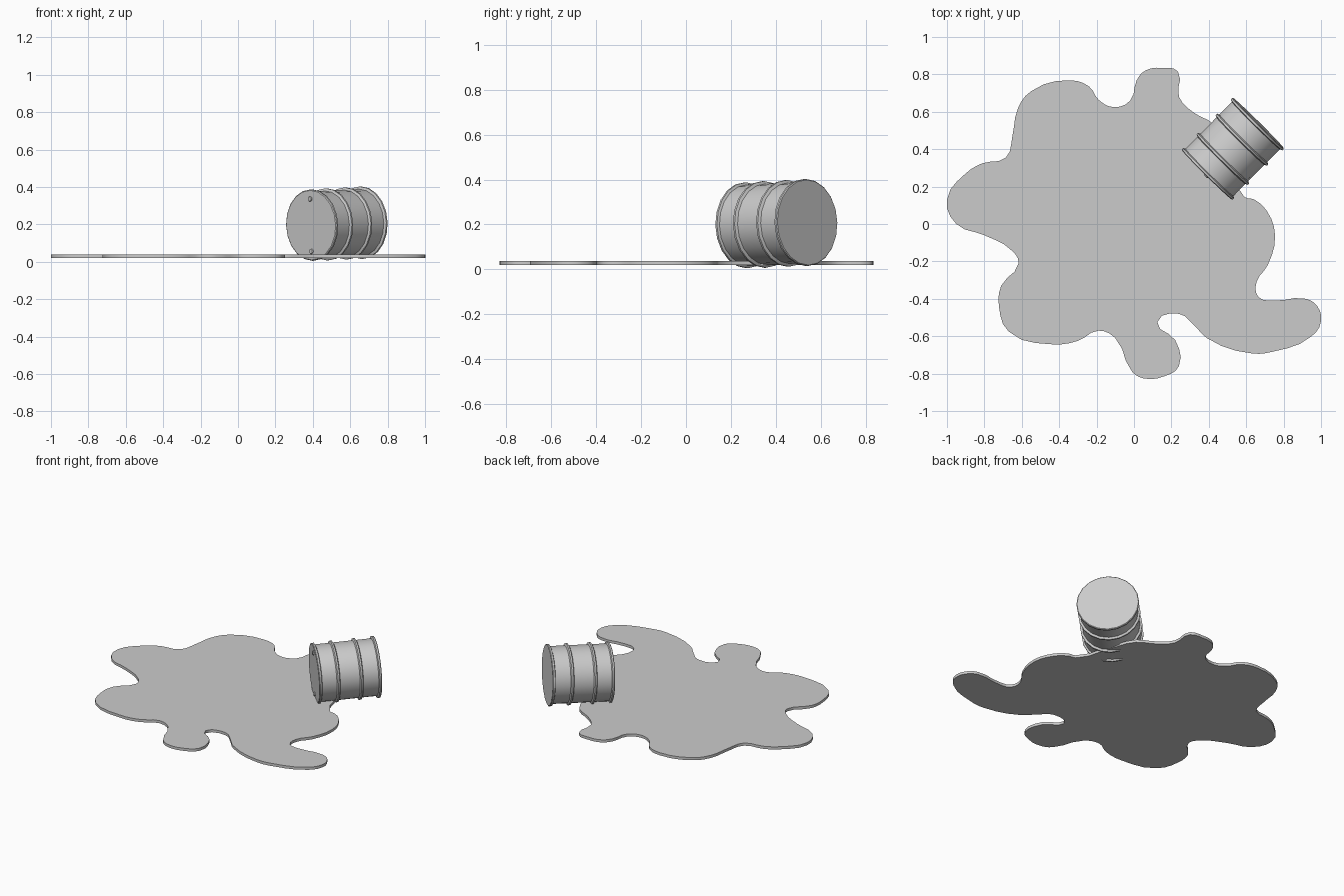
import bpy, bmesh, math
from mathutils import Vector, Matrix

if "Cube" in bpy.data.objects:
    bpy.data.objects.remove(bpy.data.objects["Cube"])

# --- spilled puddle: closed smooth outline, extruded thin ---
outline = [
    (-1.0, .13), (-.90, .27), (-.81, .325), (-.685, .355), (-.65, .47), (-.62, .62),
    (-.55, .71), (-.34, .768), (-.24, .735), (-.19, .665), (-.11, .625), (-.02, .66),
    (.015, .77), (.06, .82), (.15, .835), (.235, .815), (.24, .68), (.32, .595),
    (.43, .53), (.50, .37), (.59, .145), (.64, .132), (.71, .07), (.754, -.06),
    (.715, -.22), (.655, -.31), (.665, -.39), (.74, -.41), (.92, -.40), (.98, -.44),
    (1.0, -.52), (.95, -.60), (.74, -.683), (.63, -.692), (.39, -.61), (.32, -.54),
    (.24, -.48), (.125, -.525), (.22, -.62), (.24, -.76), (.165, -.813), (.05, -.825),
    (-.01, -.79), (-.10, -.61), (-.19, -.57), (-.30, -.625), (-.44, -.643),
    (-.67, -.575), (-.722, -.44), (-.71, -.33), (-.617, -.21), (-.65, -.145),
    (-.80, -.06), (-.95, 0.0),
]
curve = bpy.data.curves.new("puddle", 'CURVE')
curve.dimensions = '2D'
curve.fill_mode = 'BOTH'
curve.extrude = 0.009
curve.resolution_u = 3
spline = curve.splines.new('BEZIER')
spline.bezier_points.add(len(outline) - 1)
for p, (x, y) in zip(spline.bezier_points, outline):
    p.co = (x, y, 0)
    p.handle_left_type = p.handle_right_type = 'AUTO'
spline.use_cyclic_u = True
puddle = bpy.data.objects.new("puddle", curve)
puddle.location.z = 0.029
bpy.context.collection.objects.link(puddle)
bpy.context.view_layer.objects.active = puddle
puddle.select_set(True)
bpy.ops.object.convert(target='MESH')
puddle.select_set(False)

# --- barrel frame: lying on its side, slightly nose-down ---
front = Vector((.390, .262, .196))
back = Vector((.665, .540, .209))
axis = back - front
L = axis.length
frame = Matrix.Translation(front) @ axis.to_track_quat('Z', 'Y').to_matrix().to_4x4()


def lathe(name, profile, sides, matrix):
    """Revolve (radius, height) pairs about local z, closing both ends."""
    bm = bmesh.new()
    rings = []
    for r, h in profile:
        rings.append([bm.verts.new((r * math.cos(2 * math.pi * i / sides),
                                    r * math.sin(2 * math.pi * i / sides), h))
                      for i in range(sides)])
    for a, b in zip(rings, rings[1:]):
        for i in range(sides):
            j = (i + 1) % sides
            bm.faces.new((a[i], a[j], b[j], b[i]))
    bm.faces.new(rings[0][::-1])
    bm.faces.new(rings[-1])
    me = bpy.data.meshes.new(name)
    bm.to_mesh(me)
    bm.free()
    ob = bpy.data.objects.new(name, me)
    ob.matrix_world = matrix
    bpy.context.collection.objects.link(ob)
    bpy.context.view_layer.objects.active = ob
    ob.select_set(True)
    bpy.ops.object.shade_smooth_by_angle(angle=math.radians(30))
    ob.select_set(False)
    return ob


# --- drum shell with end rims and two rolling ribs ---
body = .180
profile = [(.186, 0), (.191, .004), (.191, .014), (body, .019)]
for t in (.31, .68):
    c = t * L
    profile += [(body, c - .011), (.193, c - .005), (.193, c + .005), (body, c + .011)]
profile += [(body, L - .019), (.194, L - .014), (.194, L - .004), (.190, L)]
lathe("barrel", profile, 20, frame)

# --- two bung caps on the front end ---
for name, y in (("upper_bung", .140), ("lower_bung", -.140)):
    lathe(name, [(.012, -.007), (.014, -.004), (.014, .002)], 10,
          frame @ Matrix.Translation((0, y, 0)))
